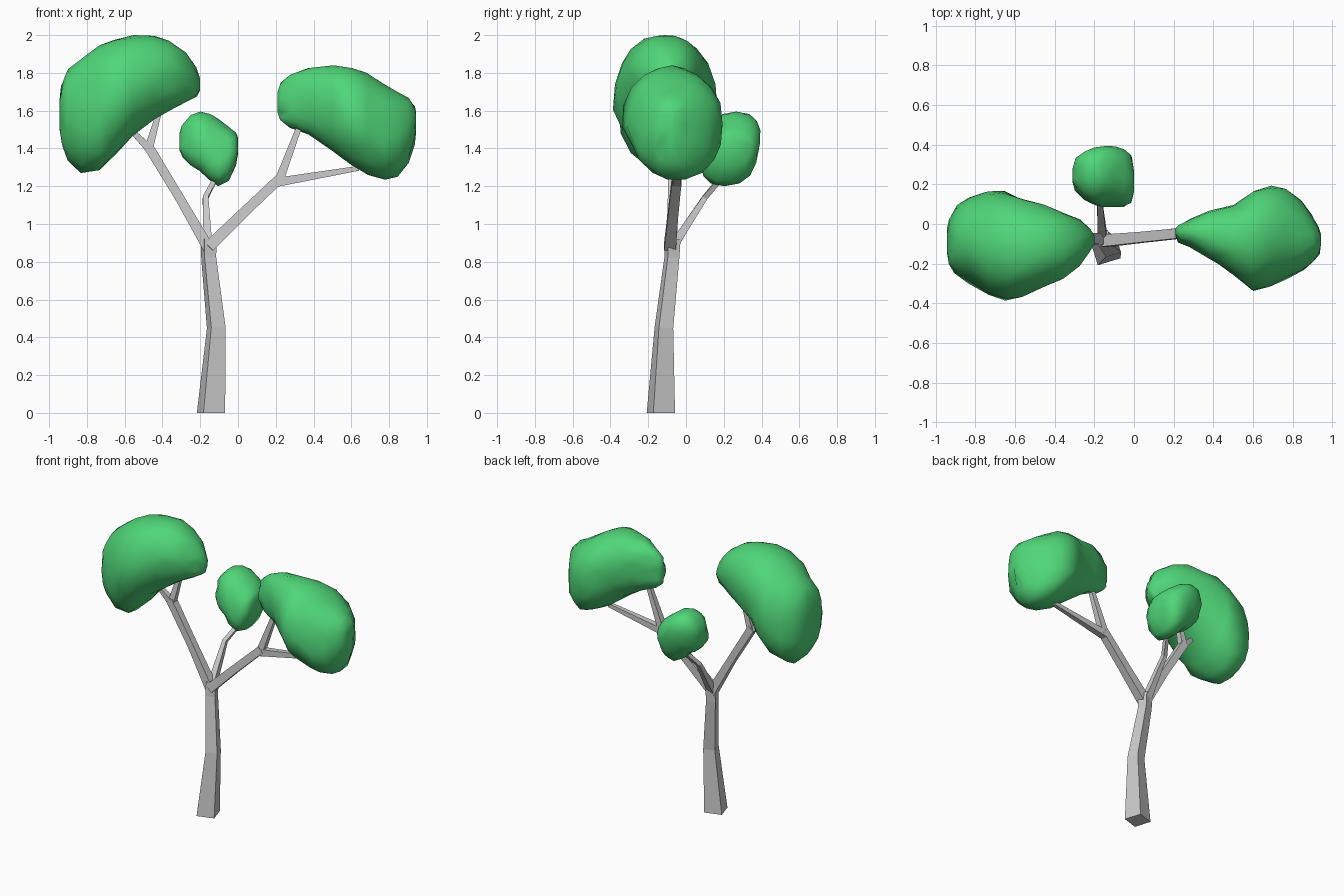
import bpy, bmesh, math, random
from mathutils import Vector

random.seed(4)
green = bpy.data.materials.new("leaf_green")
green.diffuse_color = (0.08, 0.68, 0.19, 1)


def loft(name, rings, smooth=False):
    """Skin a list of equal-length rings and cap both ends."""
    bm = bmesh.new()
    loops = [[bm.verts.new(p) for p in ring] for ring in rings]
    n = len(loops[0])
    for a, b in zip(loops, loops[1:]):
        for i in range(n):
            j = (i + 1) % n
            bm.faces.new((a[i], a[j], b[j], b[i]))
    bm.faces.new(loops[0][::-1])
    bm.faces.new(loops[-1])
    if smooth:
        bmesh.ops.triangulate(bm, faces=bm.faces)
    bmesh.ops.recalc_face_normals(bm, faces=bm.faces)
    for f in bm.faces:
        f.smooth = smooth
    mesh = bpy.data.meshes.new(name)
    bm.to_mesh(mesh)
    bm.free()
    obj = bpy.data.objects.new(name, mesh)
    bpy.context.collection.objects.link(obj)
    return obj


def limb(name, path, turn=0.0):
    """Square-section tapering limb through (x, y, z, corner radius)."""
    pts = [Vector(p[:3]) for p in path]
    rings = []
    for k, p in enumerate(pts):
        d = (pts[min(k + 1, len(pts) - 1)] - pts[max(k - 1, 0)]).normalized()
        ref = Vector((0, 1, 0))
        u = (ref - d * ref.dot(d)).normalized()
        v = u.cross(d)
        ring = []
        for i in range(4):
            a = math.radians(45 + turn + 90 * i)
            q = p + (v * math.cos(a) + u * math.sin(a)) * path[k][3]
            if p.z == 0:
                q.z = 0
            ring.append(q)
        rings.append(ring)
    return loft(name, rings)


def foliage(name, slices, shear=0.0, jitter=0.008, n=16, power=0.93):
    """Rounded clump from slices (x, z low, z high, y low, y high)."""
    rings = []
    for k, (x, z0, z1, y0, y1) in enumerate(slices):
        end = k in (0, len(slices) - 1)
        ring = []
        for i in range(n):
            a = 2 * math.pi * (i + 0.5 * (k % 2)) / n
            c, s = math.cos(a), math.sin(a)
            dz = math.copysign(abs(s) ** power, s) * (z1 - z0) / 2
            dy = math.copysign(abs(c) ** power, c) * (y1 - y0) / 2
            q = Vector((x, (y0 + y1) / 2 + dy * (1 - abs(shear) * 0.3) + shear * dz,
                        (z0 + z1) / 2 + dz))
            if not end:
                q.x += random.uniform(-jitter, jitter)
                q.y += random.uniform(-jitter, jitter)
            ring.append(q)
        rings.append(ring)
    obj = loft(name, rings, smooth=True)
    obj.data.materials.append(green)
    return obj


# Trunk
limb("trunk", [(-0.143, -0.133, 0, 0.085), (-0.115, -0.117, 0.45, 0.056),
               (-0.155, -0.075, 0.82, 0.045), (-0.155, -0.07, 0.92, 0.047)], turn=17)

# Main branches and their twigs
limb("left_branch", [(-0.155, -0.075, 0.87, 0.042), (-0.31, -0.072, 1.14, 0.034),
                     (-0.48, -0.07, 1.42, 0.036)])
limb("left_outer_twig", [(-0.46, -0.07, 1.39, 0.032), (-0.59, -0.09, 1.52, 0.015)])
limb("left_inner_twig", [(-0.475, -0.07, 1.39, 0.032), (-0.41, -0.06, 1.62, 0.018)])
limb("right_branch", [(-0.155, -0.085, 0.88, 0.044), (0.03, -0.068, 1.06, 0.038),
                      (0.225, -0.048, 1.245, 0.036)])
limb("right_inner_twig", [(0.21, -0.048, 1.21, 0.034), (0.33, -0.045, 1.53, 0.02)])
limb("right_outer_twig", [(0.2, -0.048, 1.22, 0.034), (0.64, -0.045, 1.295, 0.018)])
limb("back_branch", [(-0.16, -0.07, 0.88, 0.034), (-0.172, 0.1, 1.14, 0.02),
                     (-0.11, 0.2, 1.26, 0.018)])

# Leaf clumps
foliage("left_foliage", [
    (-0.945, 1.5, 1.66, -0.14, -0.03), (-0.93, 1.4, 1.76, -0.21, 0.03),
    (-0.9, 1.335, 1.82, -0.25, 0.09), (-0.83, 1.265, 1.875, -0.3, 0.145),
    (-0.73, 1.285, 1.945, -0.365, 0.17), (-0.65, 1.365, 1.98, -0.385, 0.165),
    (-0.56, 1.47, 2.0, -0.36, 0.13), (-0.45, 1.55, 2.0, -0.31, 0.1),
    (-0.36, 1.6, 1.97, -0.28, 0.06), (-0.28, 1.64, 1.91, -0.21, 0.02),
    (-0.225, 1.67, 1.83, -0.15, -0.03), (-0.2, 1.71, 1.77, -0.1, -0.06)])
foliage("right_foliage", [
    (0.21, 1.59, 1.7, -0.06, -0.02), (0.228, 1.55, 1.75, -0.09, 0.0),
    (0.28, 1.51, 1.79, -0.12, 0.03), (0.38, 1.47, 1.83, -0.18, 0.07),
    (0.5, 1.39, 1.84, -0.26, 0.1), (0.6, 1.31, 1.83, -0.335, 0.175),
    (0.69, 1.26, 1.8, -0.31, 0.195), (0.77, 1.23, 1.75, -0.28, 0.18),
    (0.85, 1.25, 1.7, -0.24, 0.12), (0.9, 1.32, 1.67, -0.19, 0.05),
    (0.93, 1.42, 1.63, -0.15, -0.01), (0.943, 1.49, 1.59, -0.11, -0.05)])
foliage("back_foliage", [
    (-0.31, 1.39, 1.48, 0.21, 0.28), (-0.295, 1.35, 1.53, 0.17, 0.33),
    (-0.25, 1.31, 1.58, 0.12, 0.37), (-0.2, 1.28, 1.595, 0.09, 0.39),
    (-0.15, 1.23, 1.585, 0.08, 0.395), (-0.1, 1.2, 1.555, 0.08, 0.395),
    (-0.05, 1.225, 1.515, 0.08, 0.38), (-0.015, 1.31, 1.485, 0.1, 0.35),
    (0.0, 1.37, 1.46, 0.16, 0.27)], shear=0.18, jitter=0.005, n=14, power=0.82)
